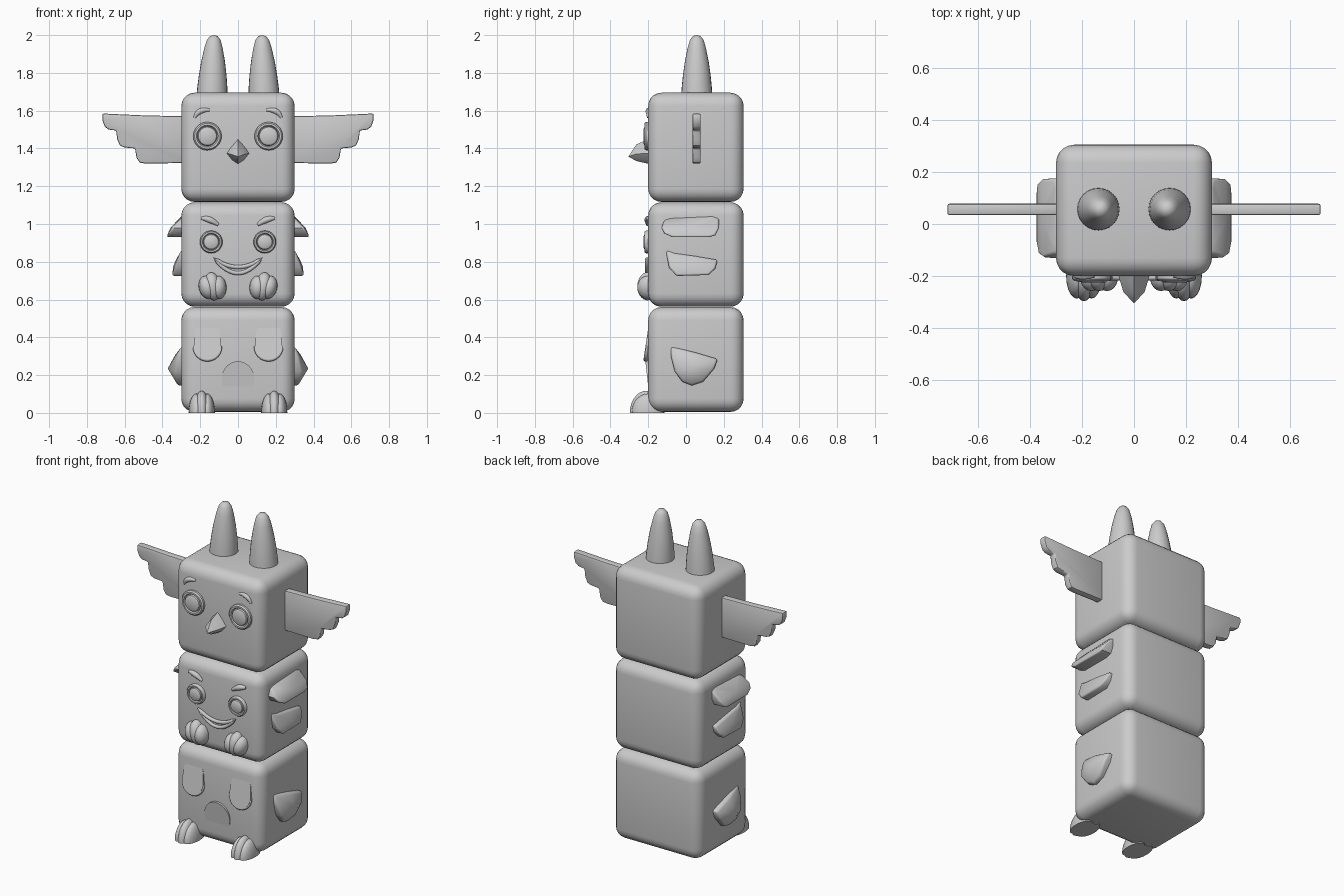
import bpy, bmesh, math
from mathutils import Matrix, Vector

if "Cube" in bpy.data.objects:
    bpy.data.objects.remove(bpy.data.objects["Cube"])

stone = bpy.data.materials.new("grey stone")
stone.diffuse_color = (0.6, 0.6, 0.6, 1)
stone.use_nodes = True
stone.node_tree.nodes["Principled BSDF"].inputs["Base Color"].default_value = stone.diffuse_color
FRONT = -0.2


def finish(name, bm, angle=40):
    bmesh.ops.recalc_face_normals(bm, faces=bm.faces)
    me = bpy.data.meshes.new(name)
    bm.to_mesh(me)
    bm.free()
    me.materials.append(stone)
    for p in me.polygons:
        p.use_smooth = True
    me.set_sharp_from_angle(angle=math.radians(angle))
    ob = bpy.data.objects.new(name, me)
    bpy.context.collection.objects.link(ob)
    return ob


def bevel(bm, width, segments, limit=35):
    bmesh.ops.recalc_face_normals(bm, faces=bm.faces)
    edges = [e for e in bm.edges if len(e.link_faces) == 2
             and e.calc_face_angle() > math.radians(limit)]
    bmesh.ops.bevel(bm, geom=edges, offset=width, segments=segments,
                    profile=0.5, affect='EDGES', clamp_overlap=True)


def loft(bm, a, b, center=None):
    """Join two loops; the second may be closed by a fan to a centre point."""
    va, vb = [bm.verts.new(p) for p in a], [bm.verts.new(p) for p in b]
    n = len(va)
    bm.faces.new(va)
    c = bm.verts.new(center) if center else None
    if not c:
        bm.faces.new(vb)
    for i in range(n):
        j = (i + 1) % n
        bm.faces.new((va[i], va[j], vb[j], vb[i]))
        if c:
            bm.faces.new((vb[i], vb[j], c))


def lathe(name, profile, place, steps=24, angle=40):
    """Spin (radius, height) points; place maps local xyz to the model."""
    bm = bmesh.new()
    vs = [bm.verts.new((r, 0, h)) for r, h in profile]
    es = [bm.edges.new(p) for p in zip(vs, vs[1:])]
    bmesh.ops.spin(bm, geom=vs + es, cent=(0, 0, 0), axis=(0, 0, 1),
                   angle=math.tau, steps=steps)
    bmesh.ops.remove_doubles(bm, verts=bm.verts, dist=0.0005)
    for v in bm.verts:
        v.co = place(v.co.copy())
    return finish(name, bm, angle)


def tube(name, pts, radius, closed=False, taper=None):
    """Round strip along x, z points on the front face."""
    cu = bpy.data.curves.new(name, 'CURVE')
    cu.dimensions = '3D'
    cu.bevel_depth = radius
    cu.bevel_resolution = 3
    cu.use_fill_caps = True
    sp = cu.splines.new('POLY')
    sp.points.add(len(pts) - 1)
    for i, (x, z, y) in enumerate(pts):
        sp.points[i].co = (x, y, z, 1)
        t = i / (len(pts) - 1)
        sp.points[i].radius = 1 if closed else 0.45 + 0.55 * math.sin(math.pi * t)
    sp.use_cyclic_u = closed
    tmp = bpy.data.objects.new(name, cu)
    bpy.context.collection.objects.link(tmp)
    me = bpy.data.meshes.new_from_object(
        tmp.evaluated_get(bpy.context.evaluated_depsgraph_get()))
    bpy.data.objects.remove(tmp)
    bm = bmesh.new()
    bm.from_mesh(me)
    return finish(name, bm, 60)


def quad_curve(a, b, c, y, n=10):
    """Smooth curve through three x, z points."""
    out = []
    for i in range(n + 1):
        t = i / n
        w = (2 * (t - .5) * (t - 1), -4 * t * (t - 1), 2 * t * (t - .5))
        out.append(tuple(sum(k * p[d] for k, p in zip(w, (a, b, c)))
                         for d in (0, 1)) + (y,))
    return out


def ball(bm, loc, radii, tilt=0):
    m = (Matrix.Translation(loc) @ Matrix.Rotation(tilt, 4, 'Y')
         @ Matrix.Diagonal((*radii, 1)))
    bmesh.ops.create_uvsphere(bm, u_segments=20, v_segments=14, radius=1, matrix=m)


# Three stacked rounded blocks
for name, z0, z1 in (("bottom_block", 0.005, 0.56), ("middle_block", 0.562, 1.115),
                     ("top_block", 1.117, 1.695)):
    bm = bmesh.new()
    bmesh.ops.create_cube(bm, size=1)
    for v in bm.verts:
        v.co = Vector((v.co.x * 0.6, v.co.y * 0.505 + 0.0525,
                       v.co.z * (z1 - z0) + (z0 + z1) / 2))
    bevel(bm, 0.07, 5)
    finish(name, bm, 60)

# Beak
bm = bmesh.new()
ring = [(0, 1.46), (0.04, 1.415), (0.068, 1.375), (0.035, 1.335),
        (0, 1.312), (-0.035, 1.335), (-0.068, 1.375), (-0.04, 1.415)]
mid = [(x * .6, -0.262, 1.365 + (z - 1.365) * .6) for x, z in ring]
loft(bm, [(x, -0.17, z) for x, z in ring], mid, (0, -0.305, 1.357))
finish("beak", bm, 35)

EYE = [(0.075, -0.02), (0.075, 0.012), (0.068, 0.02), (0.058, 0.02), (0.052, 0.01),
       (0.048, 0.02), (0.038, 0.025), (0, 0.026)]
WING = [(0.27, 1.57), (0.5, 1.575), (0.718, 1.585), (0.718, 1.55), (0.705, 1.515),
        (0.685, 1.5), (0.645, 1.495), (0.64, 1.45), (0.625, 1.415), (0.6, 1.405),
        (0.545, 1.4), (0.537, 1.35), (0.52, 1.325), (0.49, 1.32), (0.27, 1.323)]
HORN = [(0.083, 1.66), (0.08, 1.72), (0.073, 1.79), (0.063, 1.86), (0.049, 1.93),
        (0.036, 1.975), (0.02, 1.995), (0, 2.0)]
# Side flaps: outline y, z and outward reach x, then the centre point
FLAPS = {
    "upper_flap": ([(-0.115, 1.02, .31), (-0.08, 1.03, .305), (0.15, 1.04, .30),
                    (0.175, 1.03, .305), (0.175, 0.98, .355), (0.155, 0.94, .375),
                    (0.12, 0.93, .378), (-0.07, 0.93, .378), (-0.115, 0.95, .37),
                    (-0.13, 0.98, .35)], (0.02, 0.98, .358)),
    "lower_flap": ([(-0.108, 0.865, .30), (-0.06, 0.845, .312), (0.05, 0.83, .318),
                    (0.168, 0.81, .318), (0.155, 0.765, .338), (0.12, 0.73, .35),
                    (-0.05, 0.725, .35), (-0.09, 0.77, .338)], (0.03, 0.78, .342)),
    "arm": ([(-0.082, 0.352, .30), (0.05, 0.32, .325), (0.168, 0.285, .325),
             (0.15, 0.235, .34), (0.09, 0.165, .33), (0.03, 0.145, .318),
             (-0.02, 0.165, .33), (-0.06, 0.22, .34), (-0.08, 0.3, .32)],
            (0.03, 0.235, .372)),
}

for s, side in ((-1, "left"), (1, "right")):
    # Horns
    lathe(f"{side}_horn", HORN,
          lambda c: Vector((s * (0.137 - (c.z - 1.69) * 0.03) + c.x, 0.057 + c.y, c.z)))

    # Wings
    bm = bmesh.new()
    loft(bm, [(s * x, 0.034, z) for x, z in WING], [(s * x, 0.078, z) for x, z in WING])
    bevel(bm, 0.008, 2, 60)
    finish(f"{side}_wing", bm)

    # Open eyes
    for name, ex, ez, k in (("top_eye", 0.162, 1.465, 1), ("middle_eye", 0.142, 0.905, 0.8)):
        lathe(f"{side}_{name}", EYE,
              lambda c: Vector((s * ex + c.x * k, FRONT - c.z, ez + c.y * k)), 28, 35)

    # Brows
    tube(f"{side}_top_brow", quad_curve((s * .23, 1.563), (s * .2, 1.597),
                                        (s * .15, 1.603), -0.199), 0.015)
    tube(f"{side}_middle_brow", quad_curve((s * .195, 1.03), (s * .15, 1.022),
                                           (s * .104, 0.995), -0.203), 0.017)

    # Side flaps and arms
    for name, (pts, c) in FLAPS.items():
        bm = bmesh.new()
        loft(bm, [(s * 0.27, y, z) for y, z, x in pts],
             [(s * x, y, z) for y, z, x in pts], (s * c[2], c[0], c[1]))
        bevel(bm, 0.012, 3, 50)
        finish(f"{side}_{name}", bm, 45)

    # Middle paws with three toes
    bm = bmesh.new()
    for dx, dz, r in ((-0.03, -0.006, 0.062), (0, 0, 0.075), (0.03, -0.006, 0.062)):
        ball(bm, (s * 0.134 + dx, -0.203, 0.67 + dz), (0.043, 0.055, r), s * 0.15 + dx * 4)
    finish(f"{side}_paw", bm, 60)

    # Feet, cut flat on the ground
    bm = bmesh.new()
    for dx, dy, r in ((-0.028, 0, 0.1), (0, -0.01, 0.115), (0.028, 0, 0.1)):
        ball(bm, (s * 0.192 + dx, -0.2 + dy, 0.002), (0.041, 0.087, r))
    cut = bmesh.ops.bisect_plane(bm, geom=bm.verts[:] + bm.edges[:] + bm.faces[:],
                                 plane_co=(0, 0, 0), plane_no=(0, 0, -1), clear_outer=True)
    bmesh.ops.holes_fill(bm, edges=[e for e in bm.edges if e.is_boundary], sides=0)
    finish(f"{side}_foot", bm, 60)

    # Closed eyelids: wedges that sink into the face at the top
    lid = [(0.162 + 0.072 * math.cos(a), 0.355 + 0.072 * math.sin(a))
           for a in (math.pi * (1 + i / 12) for i in range(13))]
    lid += [(0.228, 0.43), (0.2, 0.5), (0.125, 0.5), (0.096, 0.43)]
    bm = bmesh.new()
    loft(bm, [(s * x, -0.18, z) for x, z in lid],
         [(s * x, -0.225 + 0.03 * (z - 0.283) / 0.2, z) for x, z in lid])
    finish(f"{side}_eyelid", bm)
    tube(f"{side}_lash", [(s * x, z, -0.213 + 0.1 * (z - 0.283)) for x, z in lid[:13]], 0.012)

# Smiling mouth: raised lip around a crescent plate
xs = [-0.122 + 0.244 * i / 16 for i in range(17)]
upper = [(x, 0.772 + 0.043 * (x / 0.122) ** 2) for x in xs]
lower = [(x, 0.74 + 0.075 * (x / 0.122) ** 2) for x in reversed(xs[1:-1])]
tube("smile_lip", [(x, z, -0.206) for x, z in upper + lower], 0.011, closed=True)
bm = bmesh.new()
loft(bm, [(x, -0.19, z) for x, z in upper + lower],
     [(x, -0.206, z) for x, z in upper + lower])
finish("smile_plate", bm)

# Frowning mouth: low arch that sinks into the face at the bottom
arch = [(0.087 * math.cos(a), 0.18 + 0.093 * math.sin(a))
        for a in (math.pi * i / 16 for i in range(17))]
arch += [(-0.08, 0.13), (0.08, 0.13)]
bm = bmesh.new()
loft(bm, [(x, -0.18, z) for x, z in arch],
     [(x, -0.199 - 0.016 * (z - 0.13) / 0.143, z) for x, z in arch])
finish("frown", bm)
